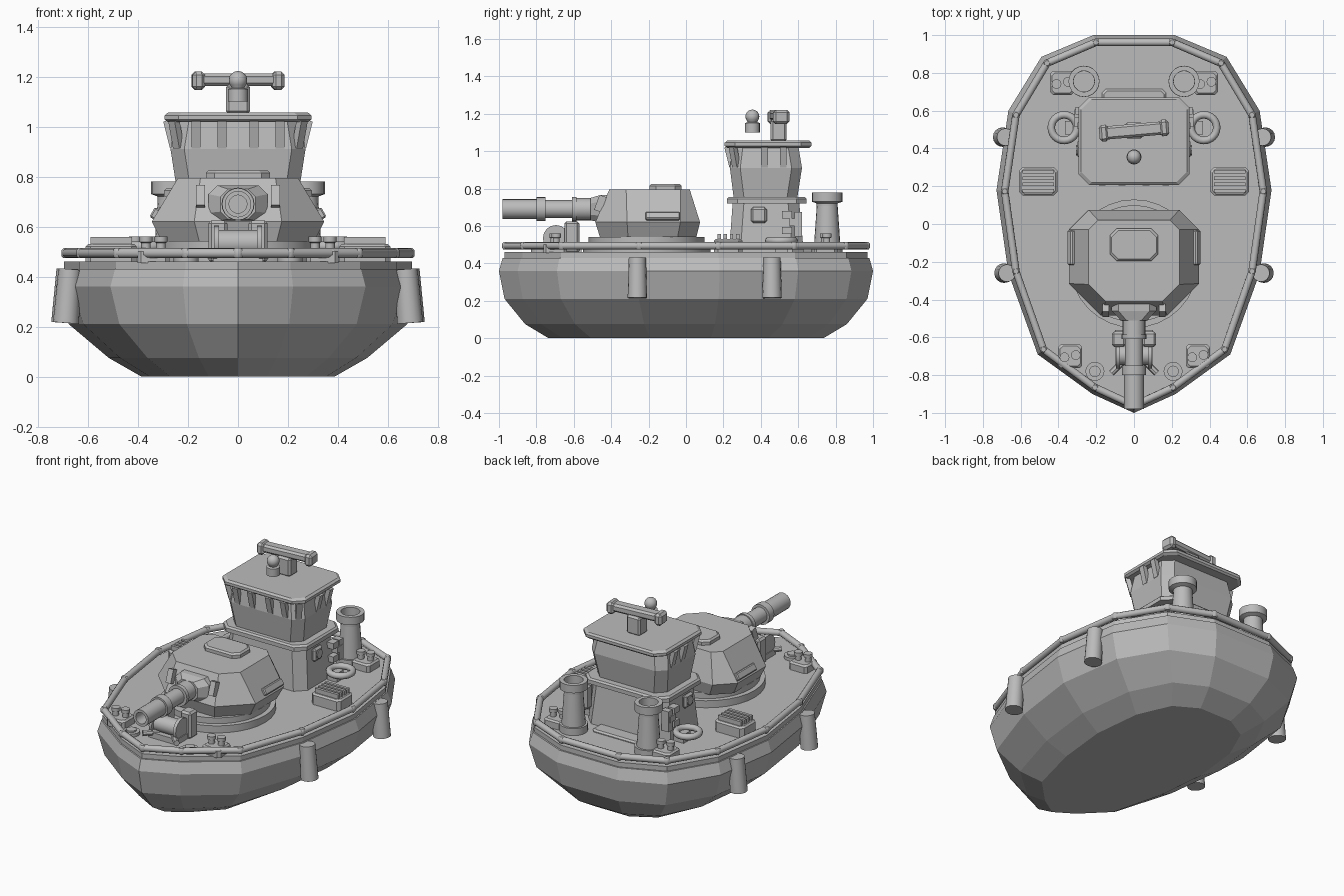
import bpy, bmesh, math
from mathutils import Vector, Matrix

if "Cube" in bpy.data.objects:
    bpy.data.objects.remove(bpy.data.objects["Cube"])

grey = bpy.data.materials.new("warship_grey")
grey.diffuse_color = (0.5, 0.5, 0.5, 1)
grey.use_nodes = True
grey.node_tree.nodes["Principled BSDF"].inputs["Base Color"].default_value = grey.diffuse_color
round_parts = []


def finish(name, bm, smooth=False):
    bmesh.ops.recalc_face_normals(bm, faces=bm.faces)
    me = bpy.data.meshes.new(name)
    bm.to_mesh(me)
    bm.free()
    me.materials.append(grey)
    ob = bpy.data.objects.new(name, me)
    bpy.context.collection.objects.link(ob)
    if smooth:
        round_parts.append(ob)
    return ob


def loft(name, rings):
    """Skin a stack of equal-length rings and cap both ends."""
    bm = bmesh.new()
    vs = [[bm.verts.new(p) for p in r] for r in rings]
    n = len(vs[0])
    for a, b in zip(vs, vs[1:]):
        for i in range(n):
            j = (i + 1) % n
            bm.faces.new((a[i], a[j], b[j], b[i]))
    bm.faces.new(vs[0])
    bm.faces.new(vs[-1])
    return finish(name, bm)


def octa(hx, y0, y1, z, cf, cb=None, x=0.0):
    """Chamfered rectangle: front chamfer cf, back chamfer cb."""
    cb = cf if cb is None else cb
    half = [(hx - cf, y0), (hx, y0 + cf), (hx, y1 - cb), (hx - cb, y1)]
    pts = half + [(-a, b) for a, b in reversed(half)]
    return [(x + a, b, z) for a, b in pts]


def plate(name, hx, y0, y1, z0, z1, c, x=0.0, edge=0.01):
    """Chamfered plate with a softened top edge."""
    return loft(name, [octa(hx, y0, y1, z0, c, x=x), octa(hx, y0, y1, z1 - edge, c, x=x),
                       octa(hx - edge, y0 + edge, y1 - edge, z1, c, x=x)])


def box(name, loc, size, rot=None, bevel=0.0):
    bm = bmesh.new()
    bmesh.ops.create_cube(bm, size=1)
    bmesh.ops.scale(bm, vec=size, verts=bm.verts)
    if bevel:
        bmesh.ops.bevel(bm, geom=bm.edges[:], offset=bevel, segments=1, affect='EDGES')
    bmesh.ops.transform(bm, matrix=Matrix.Translation(loc) @ (rot or Matrix()), verts=bm.verts)
    return finish(name, bm)


def turned(name, base, axis, profile, n=20):
    """Surface of revolution: profile of (radius, distance along axis)."""
    q = Vector((0, 0, 1)).rotation_difference(Vector(axis))
    rings = []
    for r, d in profile:
        rings.append([Vector(base) + q @ Vector((r * math.cos(2 * math.pi * i / n),
                                                 r * math.sin(2 * math.pi * i / n), d)) for i in range(n)])
    ob = loft(name, rings)
    round_parts.append(ob)
    return ob


def rod(name, a, b, r, n=10, r2=None):
    d = Vector(b) - Vector(a)
    return turned(name, a, d, [(r, 0), (r2 or r, d.length)], n)


def torus(name, loc, R, r, n=24, m=10):
    bm = bmesh.new()
    vs = [[bm.verts.new((loc[0] + (R + r * math.cos(v)) * math.cos(u),
                         loc[1] + (R + r * math.cos(v)) * math.sin(u), loc[2] + r * math.sin(v)))
           for v in [2 * math.pi * j / m for j in range(m)]] for u in [2 * math.pi * i / n for i in range(n)]]
    for i in range(n):
        for j in range(m):
            k, l = (i + 1) % n, (j + 1) % m
            bm.faces.new((vs[i][j], vs[k][j], vs[k][l], vs[i][l]))
    finish(name, bm, True)


# Hull and deck: one plan outline scaled at each height
side = [(.22, -.90), (.51, -.69), (.665, -.26), (.728, .18), (.665, .60), (.49, .885), (.215, 1.0)]
outline = [(0, -1.0)] + side + [(-x, y) for x, y in reversed(side)]


def plan(sx, sy, z):
    return [(x * sx, y * sy, z) for x, y in outline]


loft("hull", [plan(.53, .735, 0), plan(.71, .86, .075), plan(.93, .97, .21),
              plan(1, 1, .36), plan(.965, .98, .43)])
loft("deck", [plan(.955, .97, .425), plan(.955, .97, .46)])

# Guard rail: a tube along each outline edge, with joints
rail = plan(.94, .962, .494)
for i, p in enumerate(rail):
    rod("guard_rail", p, rail[(i + 1) % len(rail)], .02)
    turned("rail_joint", (p[0], p[1], .474), (0, 0, 1), [(.014, 0), (.021, .008), (.021, .032), (.014, .04)], 8)

# Turret
turned("turret_ring_lower", (0, -.21, .455), (0, 0, 1), [(.34, 0), (.34, .05)], 32)
turned("turret_ring_upper", (0, -.21, .50), (0, 0, 1), [(.31, 0), (.31, .042)], 32)
loft("turret", [octa(.305, -.46, .055, .54, .15, .10), octa(.345, -.485, .075, .62, .17, .105),
                octa(.24, -.41, .02, .795, .09, .05)])
plate("turret_hatch", .128, -.195, -.025, .79, .825, .035)

# Mantlet: octagonal block narrowing towards the barrel


def mantlet_ring(hx, z0, z1, y, c):
    return [(x, y, z) for x, z, _ in octa(hx, z0, z1, 0, c)]


loft("mantlet", [mantlet_ring(.118, .62, .765, -.38, .035), mantlet_ring(.118, .62, .765, -.46, .035),
                 mantlet_ring(.07, .63, .75, -.51, .03)])

# Gun barrel with collars and a hollow muzzle
turned("gun_barrel", (0, -.44, .69), (0, -1, 0),
       [(.062, 0), (.062, .065), (.05, .065), (.05, .07), (.06, .07), (.06, .145), (.066, .145), (.066, .17),
        (.048, .17), (.048, .31), (.064, .31), (.064, .36), (.053, .36), (.053, .54), (.036, .54), (.036, .44)])

# Superstructure
loft("lower_tower", [octa(.29, .23, .63, .455, .06), octa(.265, .25, .605, .73, .06)])
plate("aft_step", .17, .60, .715, .455, .475, .02)
plate("tower_ledge", .295, .22, .645, .72, .755, .055)
loft("bridge", [octa(.245, .255, .595, .75, .055), octa(.27, .235, .62, .91, .055),
                octa(.25, .25, .60, 1.03, .055)])
loft("bridge_roof", [octa(.28, .22, .66, 1.018, .055), octa(.293, .207, .67, 1.028, .055),
                     octa(.293, .207, .67, 1.045, .055), octa(.28, .22, .66, 1.056, .055)])

# Window struts on the front, corners and sides of the bridge


def strut(x, y, dx, dy):
    ang = math.atan2(dy, dx)
    rot = Matrix.Rotation(ang, 4, 'Z') @ Matrix.Rotation(math.radians(-14), 4, 'Y').inverted().inverted()
    box("window_strut", (x, y, .97), (.028, .036, .11), Matrix.Rotation(ang, 4, 'Z') @
        Matrix.Rotation(math.radians(14), 4, 'Y'))


for s in (1, -1):
    for x in (.063, .168):
        strut(s * x, .232, 0, -1)
    strut(s * .247, .26, s, -1)
    for y in (.42, .52):
        strut(s * .272, y, s, 0)

# Radar and sensor dome
yaw = Matrix.Rotation(math.radians(5), 4, 'Z')
box("radar_post", (0, .495, 1.11), (.096, .086, .12), bevel=.012)
box("radar_bar", (0, .495, 1.188), (.35, .07, .05), yaw, .012)
for s in (1, -1):
    box("radar_end", yaw @ Vector((s * .16, 0, 0)) + Vector((0, .495, 1.183)), (.05, .088, .075), yaw, .014)
turned("sensor_dome", (0, .355, 1.10), (0, 0, 1), [(.04, 0), (.04, .05), (.026, .055)] +
       [(max(.001, .037 * math.cos(a)), .085 + .037 * math.sin(a))
        for a in [math.radians(d) for d in range(-40, 91, 13)]], 16)

# Parts mirrored left and right
for s in (1, -1):
    # Turret side bars and gun lugs
    box("turret_side_bar", (s * .328, -.125, .65), (.035, .185, .045),
        Matrix.Rotation(math.radians(-30 * s), 4, 'Y'), .006)
    box("gun_lug", (s * .15, -.458, .72), (.036, .04, .085), Matrix.Rotation(math.radians(-20), 4, 'X'))

    # Hanging fenders
    rod("fender_front", (s * .672, -.26, .43), (s * .688, -.26, .215), .046, 16, .052)
    rod("fender_rear", (s * .68, .46, .43), (s * .695, .46, .215), .046, 16, .052)

    # Funnels with flared rim and hollow mouth
    turned("funnel", (s * .265, .755, .455), (0, 0, 1),
           [(.083, 0), (.083, .05), (.07, .05), (.055, .265), (.082, .275), (.082, .325),
            (.056, .325), (.056, .25)])

    # Tower porthole frame, wall boxes
    box("porthole_frame", (s * .285, .39, .658), (.03, .085, .085), bevel=.012)
    rod("porthole", (s * .29, .39, .658), (s * .306, .39, .658), .028, 8)
    for y, z in ((.54, .66), (.58, .62), (.54, .575)):
        box("wall_box", (s * .292, y, z), (.045, .055, .038))
    box("wall_locker", (s * .285, .60, .61), (.05, .04, .13))

    # Life rings on deck
    torus("life_ring", (s * .37, .51, .521), .068, .02)
    box("ring_cradle", (s * .33, .51, .485), (.07, .07, .06))

    # Ribbed deck vents
    plate("deck_vent", .102, .15, .302, .455, .53, .02, x=s * .507)
    for i in range(4):
        box("vent_rib", (s * .507, .177 + i * .033, .542), (.165, .018, .032))

    # Bollard pairs
    for x, y in ((.38, .747), (.338, -.70)):
        plate("bollard_base", .064, y - .063, y + .063, .455, .51, .015, x=s * x)
        for d in (1, -1):
            turned("bollard", (s * x + d * .03, y + d * .006, .50), (0, 0, 1),
                   [(.019, 0), (.019, .035), (.026, .038), (.026, .06)], 10)

    # Round deck caps at the bow
    turned("deck_cap", (s * .207, -.78, .455), (0, 0, 1), [(.05, 0), (.05, .025), (.03, .025), (.03, .035)])

    # Winch cheeks and splayed feet
    box("winch_cheek", (s * .08, -.61, .54), (.075, .08, .17), bevel=.012)
    rod("winch_drum_end", (s * .075, -.695, .535), (s * .095, -.695, .535), .07, 16)
    rod("winch_foot", (s * .03, -.70, .49), (s * .12, -.79, .49), .018, 8)

# Winch centre
rod("winch_drum", (-.08, -.695, .535), (.08, -.695, .535), .052, 16)
box("winch_bed", (0, -.66, .475), (.2, .2, .04))

# Smooth shading on the round parts only
bpy.ops.object.select_all(action='DESELECT')
for ob in set(round_parts):
    ob.select_set(True)
bpy.context.view_layer.objects.active = round_parts[0]
bpy.ops.object.shade_smooth_by_angle(angle=math.radians(40))
